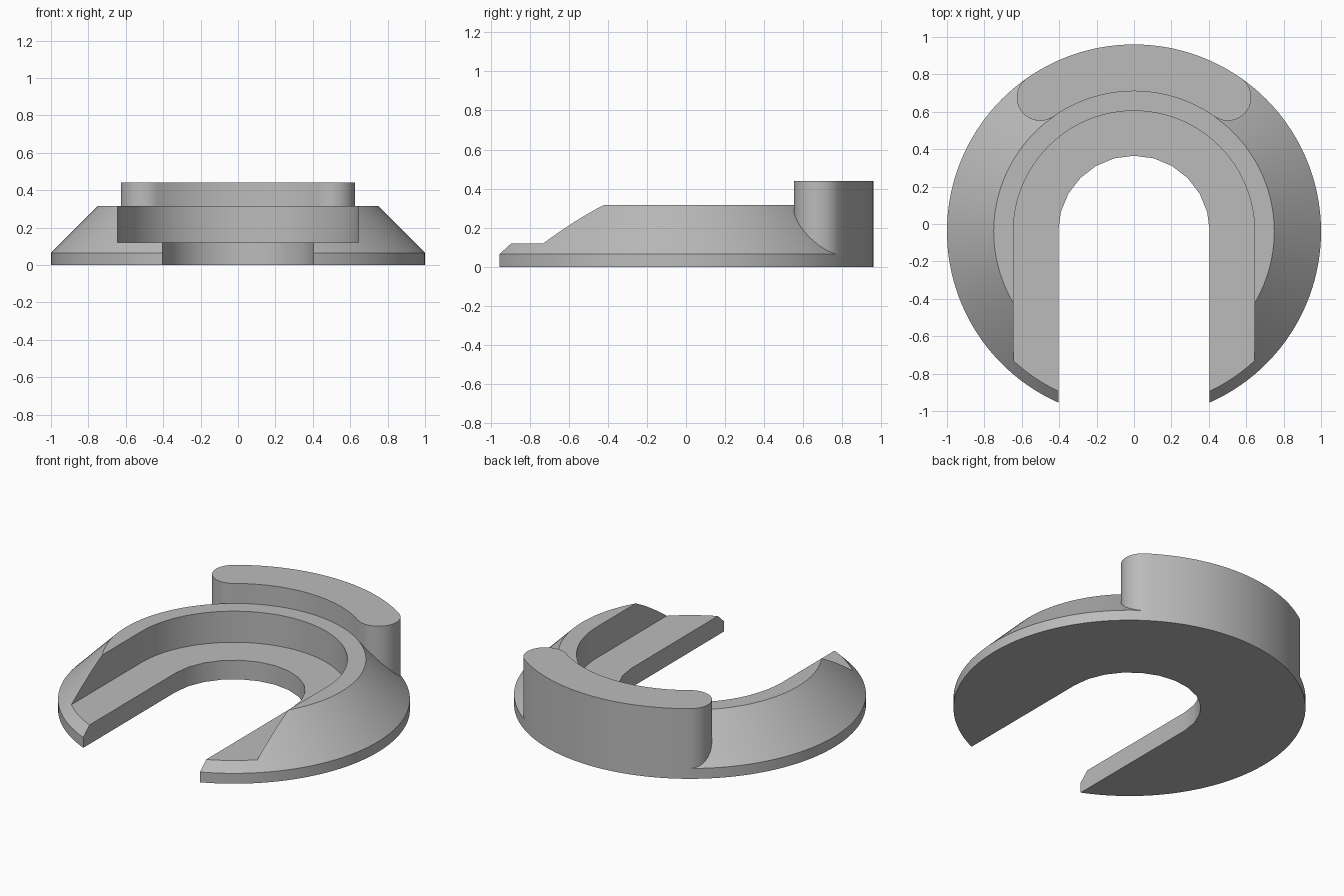
import bpy
import bmesh
from math import sin, cos, pi, radians

CY = -0.04            # centre of all the arcs
RIM, CROWN = 1.0, 0.75
RIM_Z, CROWN_Z, LUG_Z = 0.065, 0.315, 0.44
STEP = 2.5            # degrees per facet on the large circles

cube = bpy.data.objects.get("Cube")
if cube:
    bpy.data.objects.remove(cube)

grey = bpy.data.materials.new("plain grey")
grey.use_nodes = True
colour = (0.5, 0.5, 0.5, 1)
grey.diffuse_color = colour
grey.node_tree.nodes["Principled BSDF"].inputs["Base Color"].default_value = colour


def arc(radius, start, end, steps, cx=0, cy=CY):
    """Points on an arc, angles in degrees."""
    angles = [radians(start + (end - start) * i / steps) for i in range(steps + 1)]
    return [(cx + radius * cos(a), cy + radius * sin(a)) for a in angles]


def loft(name, rings):
    """Solid through stacked (outline, height) rings of equal point count."""
    bm = bmesh.new()
    loops = [[bm.verts.new((x, y, z)) for x, y in outline] for outline, z in rings]
    n = len(loops[0])
    for low, high in zip(loops, loops[1:]):
        for i in range(n):
            j = (i + 1) % n
            bm.faces.new((low[i], low[j], high[j], high[i]))
    bm.faces.new(loops[0][::-1])
    bm.faces.new(loops[-1])
    bmesh.ops.recalc_face_normals(bm, faces=bm.faces)
    mesh = bpy.data.meshes.new(name)
    bm.to_mesh(mesh)
    bm.free()
    mesh.materials.append(grey)
    obj = bpy.data.objects.new(name, mesh)
    bpy.context.collection.objects.link(obj)
    return obj


def smooth(obj):
    bpy.ops.object.select_all(action="DESELECT")
    obj.select_set(True)
    bpy.context.view_layer.objects.active = obj
    bpy.ops.object.shade_smooth_by_angle(angle=radians(30))


def cut_slot(body, name, radius, bottom, top, steps):
    """Cut a round-ended slot that runs out through the front."""
    outline = arc(radius, 0, 180, steps) + [(-radius, -1.5), (radius, -1.5)]
    cutter = loft(name, [(outline, bottom), (outline, top)])
    mod = body.modifiers.new(name, "BOOLEAN")
    mod.operation = "DIFFERENCE"
    mod.solver = "EXACT"
    mod.object = cutter
    bpy.ops.object.select_all(action="DESELECT")
    bpy.context.view_layer.objects.active = body
    body.select_set(True)
    bpy.ops.object.modifier_apply(modifier=name)
    bpy.data.objects.remove(cutter)


# Conical washer body
segments = int(360 / STEP)
outer = arc(RIM, 0, 360, segments)[:-1]
inner = arc(CROWN, 0, 360, segments)[:-1]
body = loft("washer_body", [(outer, 0), (outer, RIM_Z), (inner, CROWN_Z)])

# Wide upper channel and narrow through slot
cut_slot(body, "upper_channel", 0.645, 0.12, 0.6, 48)
cut_slot(body, "through_slot", 0.405, -0.2, 0.7, 12)
smooth(body)

# Curved rear lug with round ends
half, mid, end_r = 35, (RIM + CROWN) / 2, (RIM - CROWN) / 2
a, b = 90 - half, 90 + half
steps = int(2 * half / STEP)


def end_cap(angle, start):
    t = radians(angle)
    return arc(end_r, start, start + 180, 16, mid * cos(t), CY + mid * sin(t))[1:-1]


outline = (arc(RIM, a, b, steps) + end_cap(b, b)
           + arc(CROWN, b, a, steps) + end_cap(a, a + 180))
lug = loft("rear_lug", [(outline, RIM_Z), (outline, LUG_Z)])
smooth(lug)
